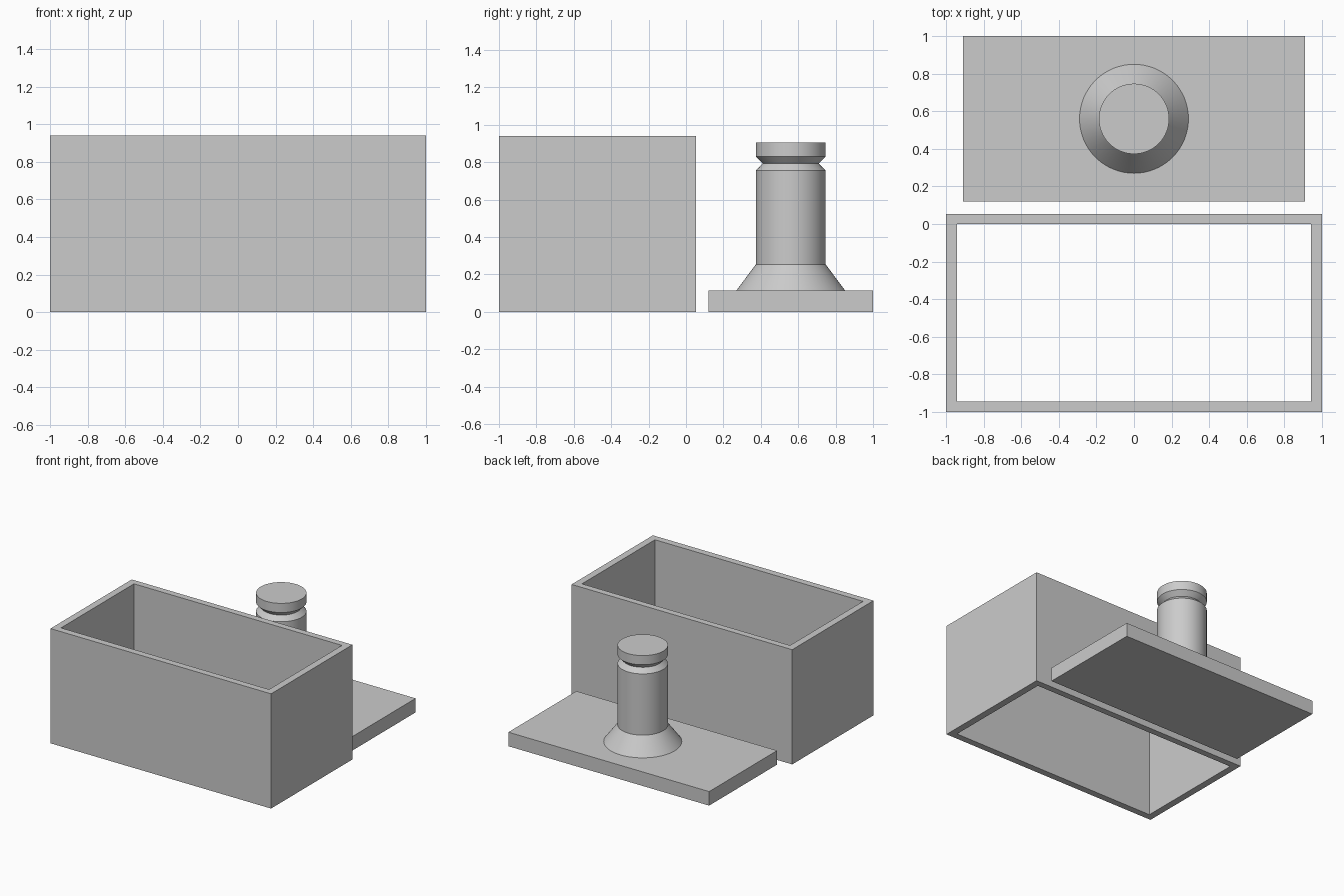
import bpy
import bmesh
import math

default = bpy.data.objects.get("Cube")
if default:
    bpy.data.objects.remove(default, do_unlink=True)

grey = bpy.data.materials.new("plain grey")
grey.use_nodes = True
GREY = (0.6, 0.6, 0.6, 1)
grey.diffuse_color = GREY
grey.node_tree.nodes["Principled BSDF"].inputs["Base Color"].default_value = GREY


def finish(bm, name):
    bmesh.ops.recalc_face_normals(bm, faces=bm.faces)
    mesh = bpy.data.meshes.new(name)
    bm.to_mesh(mesh)
    bm.free()
    mesh.materials.append(grey)
    obj = bpy.data.objects.new(name, mesh)
    bpy.context.collection.objects.link(obj)
    return obj


def rectangle(bm, x, y0, y1, z):
    return [bm.verts.new((px, py, z))
            for px, py in ((-x, y0), (x, y0), (x, y1), (-x, y1))]


def bridge(bm, a, b):
    for i in range(len(a)):
        j = (i + 1) % len(a)
        bm.faces.new((a[i], a[j], b[j], b[i]))


# Open rectangular sleeve: outer and inner walls joined by flat rims
HEIGHT = 0.94
bm = bmesh.new()
loops = [rectangle(bm, 1, -1, 0.053, 0),
         rectangle(bm, 1, -1, 0.053, HEIGHT),
         rectangle(bm, 0.943, -0.945, 0, HEIGHT),
         rectangle(bm, 0.943, -0.945, 0, 0)]
for i in range(4):
    bridge(bm, loops[i], loops[(i + 1) % 4])
finish(bm, "open_box_wall")

# Flat base plate behind the sleeve
PLATE_TOP = 0.115
bm = bmesh.new()
bottom = rectangle(bm, 0.91, 0.12, 1, 0)
top = rectangle(bm, 0.91, 0.12, 1, PLATE_TOP)
bridge(bm, bottom, top)
bm.faces.new(bottom)
bm.faces.new(top)
finish(bm, "base_plate")

# Turned handle: flared foot, straight shaft, V groove and cap
SIDES = 64
profile = [(0.29, PLATE_TOP), (0.187, 0.253), (0.187, 0.755),
           (0.15, 0.792), (0.187, 0.83), (0.187, 0.905)]
bm = bmesh.new()
rings = []
for r, z in profile:
    angles = [math.tau * i / SIDES for i in range(SIDES)]
    rings.append([bm.verts.new((r * math.cos(a), r * math.sin(a), z)) for a in angles])
for lower, upper in zip(rings, rings[1:]):
    bridge(bm, lower, upper)
bm.faces.new(rings[0])
bm.faces.new(rings[-1])
handle = finish(bm, "handle")
handle.location = (0, 0.56, 0)

bpy.ops.object.select_all(action="DESELECT")
handle.select_set(True)
bpy.context.view_layer.objects.active = handle
bpy.ops.object.shade_smooth_by_angle(angle=math.radians(30))
